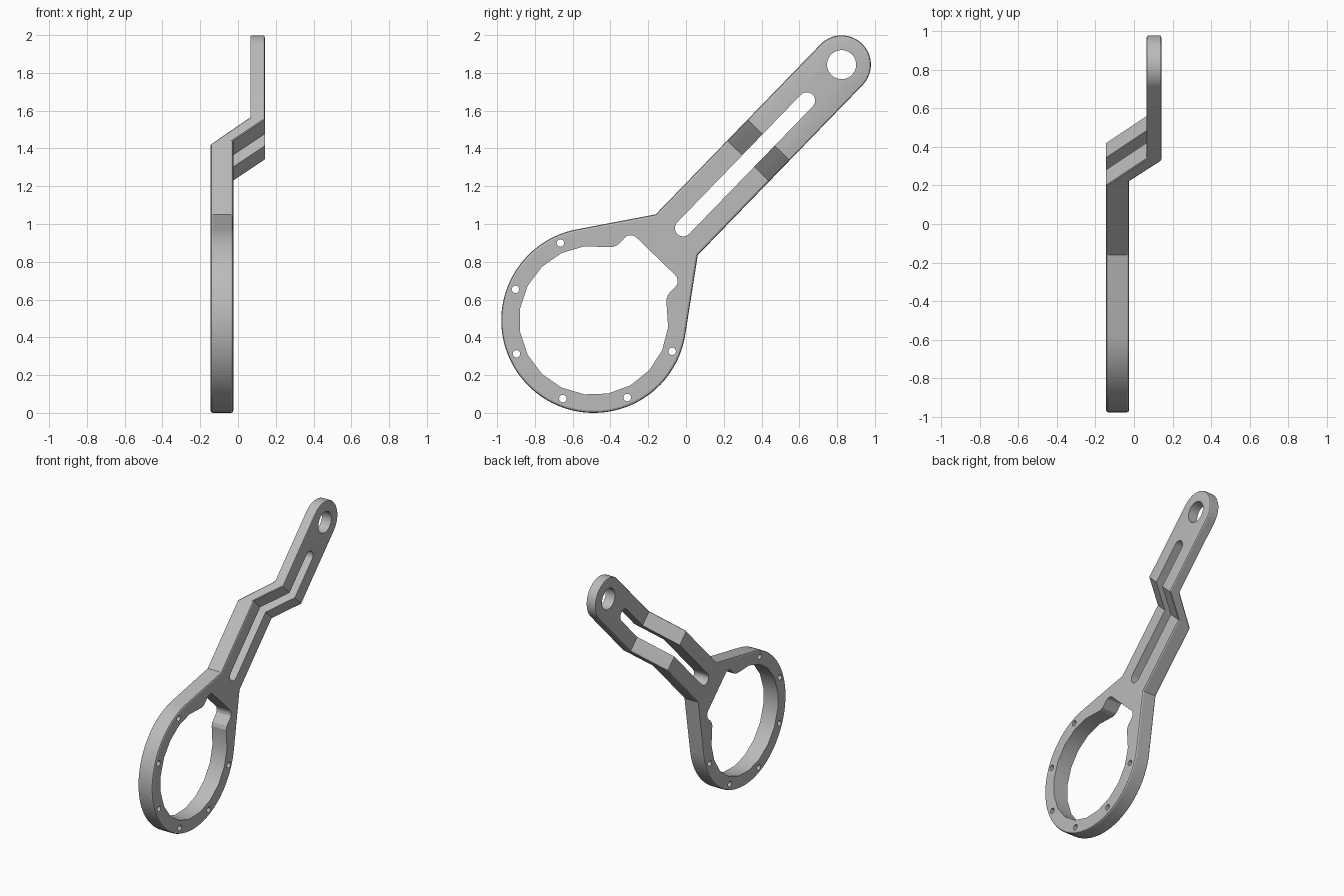
import bpy, bmesh
from math import sin, cos, pi, radians, acos, atan2, hypot

cube = bpy.data.objects.get("Cube")
if cube:
    bpy.data.objects.remove(cube, do_unlink=True)

# Main dimensions, in a flat layout: u runs along the handle, v across it
RING_R, HALF_W, TIP_U, NECK_U = 0.49, 0.155, 1.885, 0.631
RING_Y, RING_Z, TILT = -0.488, 0.49, radians(45.9)
INNER_R, BEVEL = 0.395, 0.012
BEND_A, BEND_B = 1.175, 1.33
TANGENT = acos(RING_R / hypot(NECK_U, HALF_W)) + atan2(HALF_W, NECK_U)


def arc(cu, cv, r, start, end, n):
    steps = [start + (end - start) * i / n for i in range(n + 1)]
    return [(cu + r * cos(a), cv + r * sin(a)) for a in steps]


def circle(cu, cv, r, n):
    return arc(cu, cv, r, 0, 2 * pi, n)[:-1]


def outline(c):
    """Ring, tangent shoulders, handle and round tip, all inset by c."""
    r, w = RING_R - c, HALF_W - c
    neck = (r - w * sin(TANGENT)) / cos(TANGENT)
    return (arc(0, 0, r, TANGENT, 2 * pi - TANGENT, 72) + [(neck, -w)]
            + arc(TIP_U, 0, w, -pi / 2, pi / 2, 32) + [(neck, w)])


# Ring opening with a squared notch towards the handle
notch = [(0.345, 0.2), (0.37, 0.188), (0.395, 0.186), (0.425, 0.187),
         (0.445, 0.184), (0.46, 0.173), (0.47, 0.157), (0.472, 0.14)]
opening = (arc(0, 0, INNER_R, radians(33), radians(327), 16)
           + [(u, -v) for u, v in notch] + notch[::-1])

# Long slot, tip hole and small ring holes
slot = (arc(0.68, 0, 0.044, pi / 2, 3 * pi / 2, 14)
        + arc(1.62, 0, 0.044, -pi / 2, pi / 2, 14))
holes = [opening, slot, circle(TIP_U, 0, 0.077, 40)]
for k in range(6):
    a = radians(67.5 + 45 * k)
    holes.append(circle(0.446 * cos(a), 0.446 * sin(a), 0.02, 16))

bm = bmesh.new()


def add_loop(points, w):
    return [bm.verts.new((u, v, w)) for u, v in points]


def loft(a, b):
    for i in range(len(a)):
        j = (i + 1) % len(a)
        bm.faces.new((a[i], a[j], b[j], b[i]))


def loop_edges(loop):
    return [bm.edges.get((loop[i - 1], loop[i])) for i in range(len(loop))]


# Outer wall with rounded rims
rim = [(BEVEL, 0), (BEVEL * 0.3, 0.03), (0, 0.1)]
profile = rim + [(c, 1 - w) for c, w in reversed(rim)]
walls = [add_loop(outline(c), w) for c, w in profile]
for lower, upper in zip(walls, walls[1:]):
    loft(lower, upper)
bottom, top = loop_edges(walls[0]), loop_edges(walls[-1])

# Hole walls
for points in holes:
    lower, upper = add_loop(points, 0), add_loop(points, 1)
    loft(lower, upper)
    bottom += loop_edges(lower)
    top += loop_edges(upper)

# Flat side faces
for edges, direction in ((bottom, -1), (top, 1)):
    bmesh.ops.triangle_fill(bm, edges=edges, use_beauty=True,
                            normal=(0, 0, direction))

# Cut the two bend lines across the handle
for u in (BEND_A, BEND_B):
    bmesh.ops.bisect_plane(bm, geom=bm.verts[:] + bm.edges[:] + bm.faces[:],
                           dist=1e-5, plane_co=(u, 0, 0), plane_no=(1, 0, 0))

# Step the handle sideways, thin its upper half, and tilt the whole part
for vert in bm.verts:
    u, v, w = vert.co
    raised = u > (BEND_A + BEND_B) / 2
    low, high = (0.065, 0.142) if raised else (-0.145, -0.025)
    if abs(u - BEND_A) < 1e-3:
        u -= 0.024 * (1 - w)
    elif abs(u - BEND_B) < 1e-3:
        u += 0.022 * (1 - w)
    vert.co = (low + (high - low) * w,
               RING_Y + u * cos(TILT) - v * sin(TILT),
               RING_Z + u * sin(TILT) + v * cos(TILT))
bmesh.ops.recalc_face_normals(bm, faces=bm.faces[:])

mesh = bpy.data.meshes.new("ring_bracket")
bm.to_mesh(mesh)
bm.free()
bracket = bpy.data.objects.new("ring_bracket", mesh)
bpy.context.collection.objects.link(bracket)

# Plain grey material
grey = bpy.data.materials.new("plain_grey")
grey.use_nodes = True
colour = (0.5, 0.5, 0.5, 1)
grey.diffuse_color = colour
grey.node_tree.nodes["Principled BSDF"].inputs["Base Color"].default_value = colour
mesh.materials.append(grey)

bpy.ops.object.select_all(action="DESELECT")
bracket.select_set(True)
bpy.context.view_layer.objects.active = bracket
bpy.ops.object.shade_smooth_by_angle(angle=radians(20))
